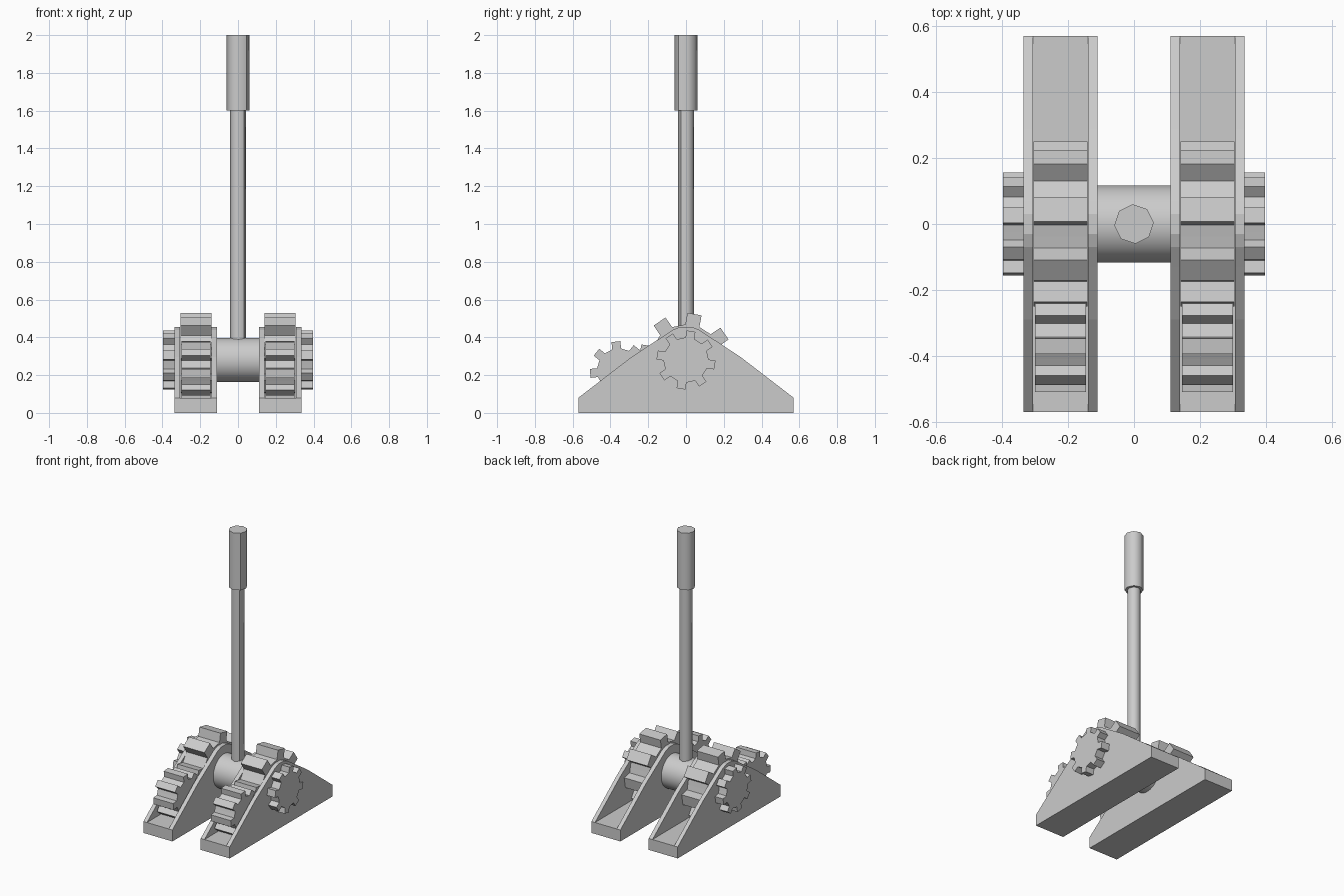
import bpy, bmesh
from math import sin, cos, pi, radians, atan2, hypot

if "Cube" in bpy.data.objects:
    bpy.data.objects.remove(bpy.data.objects["Cube"])

AXLE_Z = 0.28


def make_object(name, bm):
    bmesh.ops.recalc_face_normals(bm, faces=bm.faces[:])
    me = bpy.data.meshes.new(name)
    bm.to_mesh(me)
    bm.free()
    ob = bpy.data.objects.new(name, me)
    bpy.context.collection.objects.link(ob)
    return ob


def add_prism(bm, profile, x0, x1):
    """Extrude a (y, z) outline between two x positions."""
    lo = [bm.verts.new((x0, y, z)) for y, z in profile]
    hi = [bm.verts.new((x1, y, z)) for y, z in profile]
    bm.faces.new(lo)
    bm.faces.new(hi[::-1])
    n = len(profile)
    for i in range(n):
        j = (i + 1) % n
        bm.faces.new((lo[i], lo[j], hi[j], hi[i]))


def gear_profile(cy, cz, outer, root, width, phase, teeth=8):
    """Straight-sided teeth around a polygonal core."""
    pts = []
    h = width / 2
    for i in range(teeth):
        a = radians(phase) + i * 2 * pi / teeth
        c, s = cos(a), sin(a)
        for r, t in ((root, -h), (outer, -h), (outer, h), (root, h)):
            pts.append((cy + r * c - t * s, cz + r * s + t * c))
        m = a + pi / teeth
        pts.append((cy + root * cos(m), cz + root * sin(m)))
    return pts


def round_bar(name, sections, sides, start, sharp_at=None):
    """Stack of (radius, z) rings, smooth sides with sharp rims."""
    bm = bmesh.new()
    rings = [[bm.verts.new((r * cos(start + 2 * pi * i / sides),
                            r * sin(start + 2 * pi * i / sides), z))
              for i in range(sides)] for r, z in sections]
    for a, b in zip(rings, rings[1:]):
        for i in range(sides):
            j = (i + 1) % sides
            bm.faces.new((a[i], a[j], b[j], b[i]))
    bm.faces.new(rings[0][::-1])
    bm.faces.new(rings[-1])
    for f in bm.faces:
        f.smooth = True
    for e in bm.edges:
        p, q = e.verts[0].co, e.verts[1].co
        upright = hypot(p.x - q.x, p.y - q.y) < 1e-4
        e.smooth = upright and not (
            sharp_at is not None and abs(atan2(p.y, p.x) - sharp_at) < 0.1)
    return make_object(name, bm)


# Side-wall outline of the brackets
half = [(0.57, 0), (0.57, 0.08), (0.29, 0.295), (0.13, 0.40),
        (0.07, 0.44), (0.03, 0.455)]
wall = half + [(-y, z) for y, z in reversed(half)]
floor = [(0.57, 0), (0.57, 0.08), (-0.57, 0.08), (-0.57, 0)]

big = gear_profile(0, AXLE_Z, 0.247, 0.185, 0.076, 79.5)
end = gear_profile(0, AXLE_Z, 0.155, 0.117, 0.047, 80)
front = gear_profile(-0.355, 0.225, 0.153, 0.114, 0.047, 6)

for side, s in (("right", 1), ("left", -1)):
    # Bracket: two walls and the floor between them
    bm = bmesh.new()
    add_prism(bm, wall, s * 0.11, s * 0.139)
    add_prism(bm, wall, s * 0.307, s * 0.335)
    add_prism(bm, floor, s * 0.139, s * 0.307)
    make_object(side + "_bracket", bm)
    # Gears
    for name, prof, x0, x1 in (("main_gear", big, 0.141, 0.305),
                               ("front_gear", front, 0.146, 0.30),
                               ("end_gear", end, 0.334, 0.397)):
        bm = bmesh.new()
        add_prism(bm, prof, s * x0, s * x1)
        make_object(side + "_" + name, bm)

# Hub between the brackets
hub = round_bar("hub", [(0.117, -0.125), (0.117, 0.125)], 48, 0)
hub.rotation_euler = (0, pi / 2, 0)
hub.location = (0, 0, AXLE_Z)

# Lever and its grip
a = radians(4)
round_bar("lever", [(0.042, 0.36), (0.042, 1.62)], 8, a, a - pi / 4)
round_bar("grip", [(0.06, 1.60), (0.06, 2.0)], 8, a, a - pi / 4)
